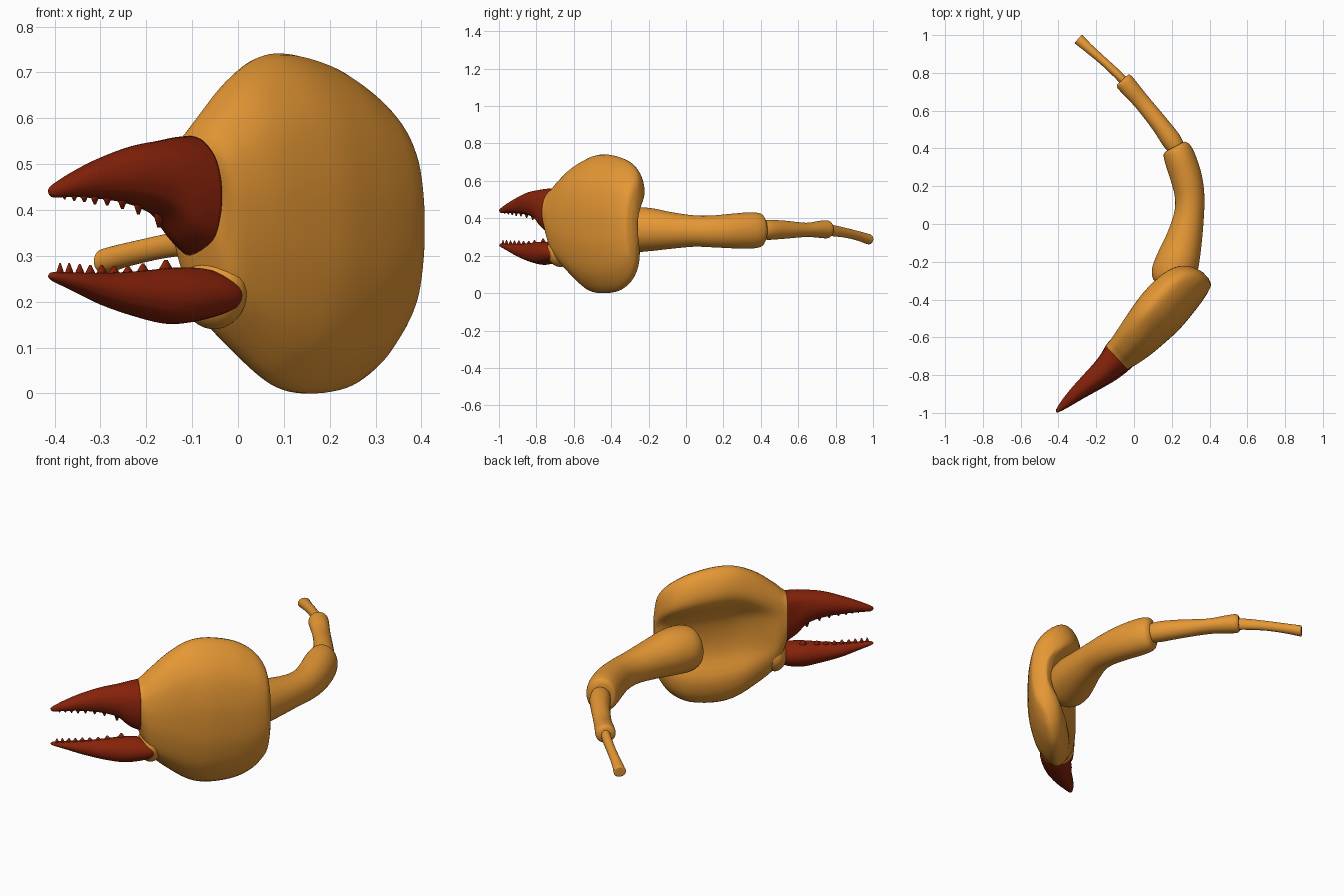
import bpy, bmesh
from math import sin, cos, pi, atan2
from mathutils import Vector


def material(name, rgb):
    m = bpy.data.materials.new(name)
    m.diffuse_color = (*rgb, 1)
    return m


SHELL = material("orange_shell", (0.78, 0.31, 0.035))
RED = material("dark_red", (0.24, 0.016, 0.003))


def finish(name, bm, mat):
    bmesh.ops.recalc_face_normals(bm, faces=bm.faces[:])
    me = bpy.data.meshes.new(name)
    bm.to_mesh(me)
    bm.free()
    me.materials.append(mat)
    for p in me.polygons:
        p.use_smooth = True
    ob = bpy.data.objects.new(name, me)
    bpy.context.collection.objects.link(ob)
    return ob


def spline(pts, n, closed=False):
    """Catmull-Rom curve through pts, n steps per span."""
    k, out = len(pts), []
    for i in range(k if closed else k - 1):
        if closed:
            a, b, c, d = (pts[(i + j) % k] for j in (-1, 0, 1, 2))
        else:
            a, b, c, d = (pts[min(max(i + j, 0), k - 1)] for j in (-1, 0, 1, 2))
        for s in range(n):
            t = s / n
            out.append(0.5 * (2 * b + (c - a) * t + (2 * a - 5 * b + 4 * c - d) * t * t
                              + (3 * b - a - 3 * c + d) * t ** 3))
    if not closed:
        out.append(pts[-1])
    return out


def loft(name, rings, mat, around=4, along=5):
    rings = [spline(r, around, True) for r in rings]
    lines = [spline(col, along) for col in zip(*rings)]
    bm = bmesh.new()
    grid = [[bm.verts.new(p) for p in row] for row in zip(*lines)]
    m = len(grid[0])
    for a, b in zip(grid, grid[1:]):
        for j in range(m):
            bm.faces.new((a[j], a[(j + 1) % m], b[(j + 1) % m], b[j]))
    for row in (grid[0], grid[-1]):
        mid = bm.verts.new(sum((v.co for v in row), Vector()) / m)
        for j in range(m):
            bm.faces.new((row[j], row[(j + 1) % m], mid))
    return finish(name, bm, mat)


# claw frame: u runs from finger tips to wrist, v points to the outer face
UX, UY = 0.732, 0.681


def claw(u, v, z):
    return Vector((UX * u + UY * v, UY * u - UX * v, z))


# palm section as (inner->outer, bottom->top) fractions; back middle is hollow,
# the lower rim (scaled by c) curls inward less than the upper one
def profile(c):
    k = c / .42
    return [(.97, .32), (1, .5), (.97, .66), (.85, .82), (.6, .94), (.28, 1), (.06, .93),
            (0, .8), (c * .75, .65), (c, .5), (c * .95, .35), (.03 + .2 * k, .2),
            (.14 + .15 * k, .06), (.4 + .12 * k, 0), (.82, .13)]


def claw_ring(u, z0, z1, vo, vi, rnd=1.0, c=0.0):
    ring = []
    for (a, b), (a0, b0) in zip(profile(c), profile(0)):
        t = atan2(b0 - .5, a0 - .5)
        a += (.5 + .5 * cos(t) - a) * rnd
        b += (.5 + .5 * sin(t) - b) * rnd
        ring.append(claw(u, vi + (vo - vi) * a, z0 + (z1 - z0) * b))
    return ring


palm = [(-.55, .30, .565, .54, .37, .4, 0), (-.53, .235, .582, .545, .366, .4, 0),
        (-.49, .155, .62, .555, .355, .4, .08), (-.40, .08, .69, .567, .335, .25, .28),
        (-.30, .02, .733, .572, .318, 0, .35), (-.20, 0, .74, .572, .302, 0, .4),
        (-.08, .012, .715, .557, .30, 0, .42), (0, .05, .675, .542, .318, 0, .42),
        (.05, .10, .63, .528, .35, .1, .4), (.08, .16, .57, .512, .395, .2, .35),
        (.093, .25, .48, .48, .435, .5, .15)]
loft("palm", [claw_ring(*s) for s in palm], SHELL)

upper = [(-.55, .30, .565, .54, .37, .4), (-.60, .33, .562, .535, .385, .55),
         (-.66, .385, .553, .525, .395, .8), (-.74, .412, .54, .51, .402), (-.83, .424, .513, .49, .41),
         (-.91, .428, .482, .475, .422), (-.965, .427, .457, .46, .436), (-.98, .436, .447, .453, .445)]
loft("upper_finger", [claw_ring(*s) for s in upper], RED)

lower = [(-.48, .20, .225, .53, .50), (-.50, .178, .25, .545, .46), (-.55, .158, .272, .548, .41),
         (-.63, .15, .275, .54, .40), (-.72, .165, .268, .52, .41), (-.82, .192, .263, .495, .415),
         (-.91, .225, .264, .475, .425), (-.965, .244, .265, .46, .436), (-.98, .252, .259, .453, .445)]
loft("lower_finger", [claw_ring(*s) for s in lower], RED)

# swollen socket holding the lower finger
bm = bmesh.new()
bmesh.ops.create_uvsphere(bm, u_segments=32, v_segments=20, radius=1)
for v in bm.verts:
    v.co = claw(-.495 + .062 * v.co.x, .455 + .085 * v.co.y, .225 + .085 * v.co.z)
finish("finger_socket", bm, SHELL)


# teeth: (front x, tip z, base radius), leaning from the finger edge
def teeth(name, rows, root):
    bm = bmesh.new()
    for x, tip, r in rows:
        h = abs(tip - root)
        ret = bmesh.ops.create_cone(bm, segments=12, radius1=r, radius2=r * .15, depth=h, cap_ends=True)
        flip = 1 if tip > root else -1
        for v in ret["verts"]:
            v.co = claw((x - .308) / .732 + v.co.x * 1.3, .452 + v.co.y * .8, v.co.z * flip + (tip + root) / 2)
    finish(name, bm, RED)


teeth("upper_teeth", [(-.172, .362, .024), (-.217, .39, .018), (-.252, .402, .017), (-.285, .41, .015),
                      (-.312, .412, .014), (-.335, .417, .013), (-.357, .42, .012), (-.378, .423, .01)], .442)
teeth("lower_teeth", [(-.157, .291, .022), (-.207, .283, .018), (-.24, .278, .016), (-.27, .278, .015),
                      (-.297, .28, .014), (-.322, .28, .013), (-.345, .282, .012), (-.368, .284, .011),
                      (-.388, .284, .01)], .256)


# arm segments: stations of (x, y, z centre, half width, half height)
def tube(name, st):
    rings = []
    for i, (x, y, z, w, h) in enumerate(st):
        a, b = st[max(i - 1, 0)], st[min(i + 1, len(st) - 1)]
        side = Vector((b[1] - a[1], a[0] - b[0], 0)).normalized()
        rings.append([Vector((x, y, z)) + side * w * cos(t) + Vector((0, 0, h * sin(t)))
                      for t in (2 * pi * k / 12 for k in range(12))])
    loft(name, rings, SHELL)


tube("arm_base", [(.185, -.335, .335, .06, .06), (.19, -.32, .335, .095, .10), (.207, -.27, .337, .117, .117),
                  (.233, -.19, .34, .114, .115), (.265, -.08, .335, .096, .098), (.29, .04, .332, .08, .084),
                  (.295, .14, .33, .078, .085), (.278, .24, .332, .083, .092), (.246, .34, .335, .083, .097),
                  (.225, .395, .336, .074, .09), (.217, .41, .336, .055, .07)])
tube("arm_middle", [(.235, .385, .337, .04, .045), (.20, .44, .338, .052, .053), (.135, .53, .339, .047, .048),
                    (.045, .642, .338, .044, .038), (-.016, .712, .341, .048, .045), (-.05, .752, .341, .049, .048),
                    (-.061, .764, .341, .04, .038)])
tube("arm_tip", [(-.04, .74, .336, .022, .03), (-.08, .785, .334, .023, .03), (-.16, .86, .321, .022, .026),
                 (-.24, .93, .303, .025, .026), (-.284, .97, .29, .029, .028), (-.295, .98, .288, .027, .025),
                 (-.294, .979, .288, .018, .016), (-.287, .972, .289, .009, .008)])
